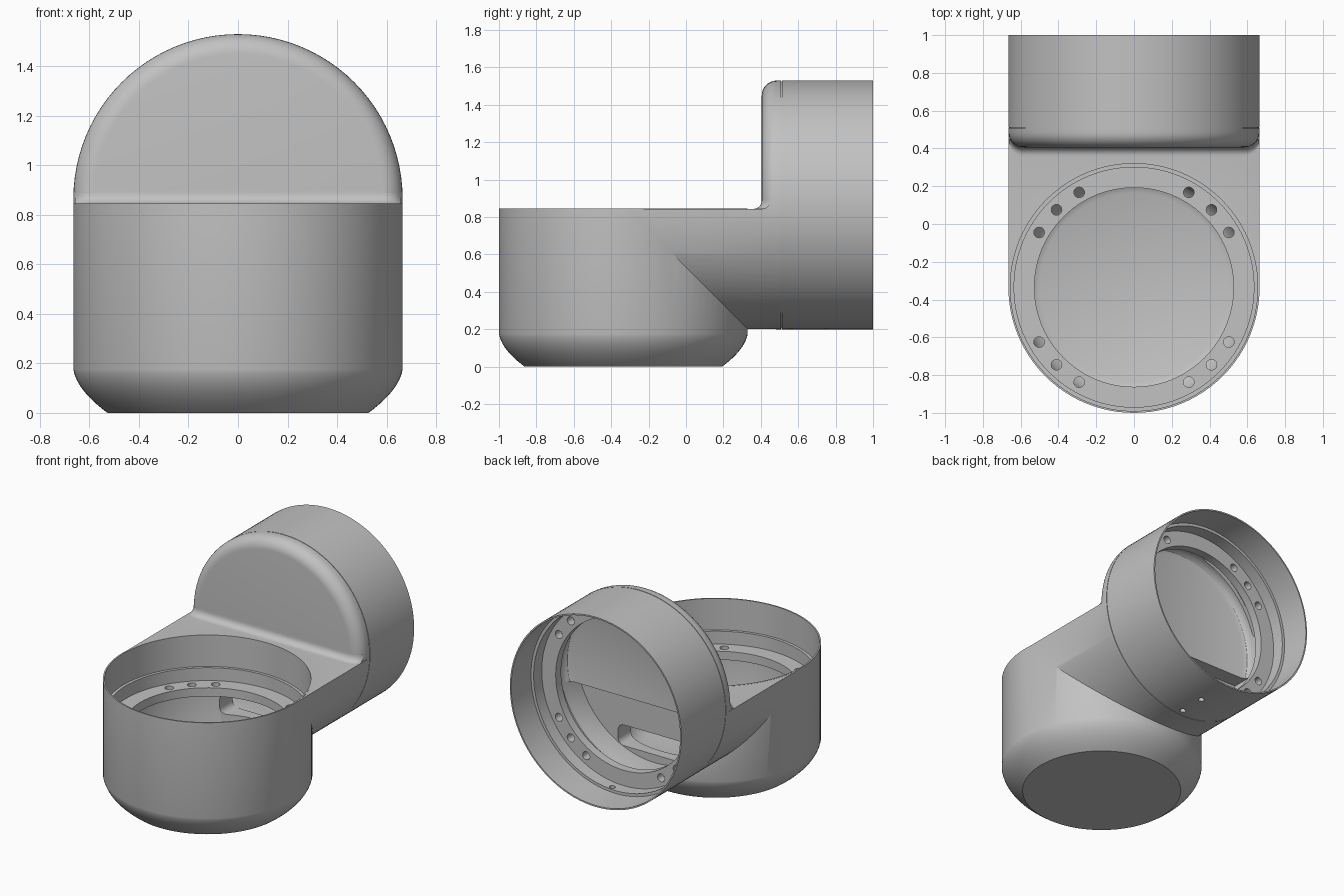
import bpy, bmesh, math
from mathutils import Matrix, Vector

if "Cube" in bpy.data.objects:
    bpy.data.objects.remove(bpy.data.objects["Cube"])

grey = bpy.data.materials.new("plain_grey")
grey.diffuse_color = (0.54, 0.54, 0.54, 1)
grey.use_nodes = True
grey.node_tree.nodes["Principled BSDF"].inputs["Base Color"].default_value = grey.diffuse_color

# Local cup frames: origin at the rim centre, local z points out of the opening
UPRIGHT = Matrix.Translation((0, -0.335, 0.845))
REAR = Matrix.Translation((0, 1.0, 0.865)) @ Matrix.Rotation(-math.pi / 2, 4, 'X')


def skin(bm, rings):
    """Join equal rings of points into a closed solid."""
    vs = [[bm.verts.new(p) for p in ring] for ring in rings]
    n = len(vs[0])
    for a, b in zip(vs, vs[1:]):
        for i in range(n):
            bm.faces.new((a[i], a[(i + 1) % n], b[(i + 1) % n], b[i]))
    bm.faces.new(vs[0][::-1])
    bm.faces.new(vs[-1])


def lathe(bm, profile, frame, seg=96, centre=(0, 0)):
    skin(bm, [[frame @ Vector((centre[0] + r * math.cos(2 * math.pi * i / seg),
                               centre[1] + r * math.sin(2 * math.pi * i / seg), z))
               for i in range(seg)] for r, z in profile])


def make(name, bm):
    bmesh.ops.recalc_face_normals(bm, faces=bm.faces)
    me = bpy.data.meshes.new(name)
    bm.to_mesh(me)
    bm.free()
    ob = bpy.data.objects.new(name, me)
    bpy.context.collection.objects.link(ob)
    me.materials.append(grey)
    return ob


def half_disc(r, top, y0, y1):
    """Lower part of a disc around the rear axis, extruded along y."""
    a = math.asin((0.865 - top) / r)
    pts = []
    for i in range(49):
        t = math.pi + a + (math.pi - 2 * a) * i / 48
        pts.append((r * math.cos(t), 0.865 + r * math.sin(t)))
    bm = bmesh.new()
    skin(bm, [[(x, y, z) for x, z in pts] for y in (y0, y1)])
    return bm


def combine(target, other, op):
    mod = target.modifiers.new("bool", 'BOOLEAN')
    mod.operation = op
    mod.solver = 'EXACT'
    mod.object = other
    bpy.context.view_layer.update()
    dg = bpy.context.evaluated_depsgraph_get()
    me = bpy.data.meshes.new_from_object(target.evaluated_get(dg))
    target.modifiers.clear()
    target.data = me
    bpy.data.objects.remove(other)


# Upright cup with a rounded lower edge
bm = bmesh.new()
prof = []
for i in range(13):
    t = i / 12
    prof.append(((1 - t) ** 2 * 0.527 + 2 * t * (1 - t) * 0.65 + t * t * 0.665,
                 2 * t * (1 - t) * 0.09 + t * t * 0.175 - 0.845))
lathe(bm, prof + [(0.665, 0)], UPRIGHT)
body = make("elbow_housing", bm)

# Rear cup with rounded front edge and a fine seam groove
bm = bmesh.new()
prof = [(0.585 + 0.08 * math.sin(i * math.pi / 16), -0.515 - 0.08 * math.cos(i * math.pi / 16))
        for i in range(9)]
prof += [(0.665, -0.492), (0.661, -0.492), (0.661, -0.488), (0.665, -0.488), (0.665, 0)]
lathe(bm, prof, REAR)
combine(body, make("rear_cup", bm), 'UNION')

# Neck joining the cups
combine(body, make("neck", half_disc(0.6643, 0.844, -0.335, 0.503)), 'UNION')

# Concave fillet where the neck meets the rear cup, bending back with its rounded edge
bm = bmesh.new()
pts = [(0.36, 0.82), (0.46, 0.82), (0.46, 0.889)]
pts += [(0.36 + 0.045 * math.cos(i * math.pi / 16), 0.889 - 0.045 * math.sin(i * math.pi / 16))
        for i in range(9)]
half = [0.585, 0.60, 0.615, 0.63, 0.64, 0.65, 0.658]
rings = []
for x in [-h for h in reversed(half)] + half:
    shift = 0.08 - math.sqrt(0.08 ** 2 - (abs(x) - 0.585) ** 2)
    rings.append([(x, y + shift, z) for y, z in pts])
skin(bm, rings)
combine(body, make("neck_fillet", bm), 'UNION')

# Stepped bores: thin lip, step, screw collar, wider cavity behind it
for frame, tail in ((UPRIGHT, [(0.61, -0.66), (0.59, -0.72), (0.55, -0.765), (0.50, -0.785)]),
                    (REAR, [(0.61, -0.49), (0.605, -0.515), (0.592, -0.534), (0.565, -0.545)])):
    bm = bmesh.new()
    prof = [(0.655, 0.02), (0.655, -0.22), (0.635, -0.22), (0.635, -0.31),
            (0.527, -0.31), (0.527, -0.37), (0.61, -0.37)]
    lathe(bm, prof + tail, frame)
    combine(body, make("bore_cutter", bm), 'DIFFERENCE')

# Hollow inside the neck, and the cable opening into the upright cup
combine(body, make("neck_cutter", half_disc(0.606, 0.72, 0.345, 0.50)), 'DIFFERENCE')
bm = bmesh.new()
pts = []
for cx, cz, a0 in ((0.24, 0.415, 0), (-0.24, 0.415, 90), (-0.24, 0.36, 180), (0.24, 0.36, 270)):
    for k in range(7):
        a = math.radians(a0 + 15 * k)
        pts.append((cx + 0.045 * math.cos(a), cz + 0.045 * math.sin(a)))
skin(bm, [[(x, y, z) for x, z in pts] for y in (0.0, 0.40)])
combine(body, make("opening_cutter", bm), 'DIFFERENCE')

# Curved slots in the rear cavity wall
bm = bmesh.new()
for q in range(4):
    rings = []
    for i in range(33):
        u = -math.cos(math.pi * i / 32)
        d = max(0.0, abs(u) * 32 - 27) / 5
        w = 0.006 + 0.036 * math.sqrt(max(0, 1 - d * d))
        a = math.radians(45 + 90 * q + 32 * u)
        rings.append([REAR @ Vector((r * math.cos(a), r * math.sin(a), z))
                      for r, z in ((0.58, -0.43 - w), (0.64, -0.43 - w),
                                   (0.64, -0.43 + w), (0.58, -0.43 + w))])
    skin(bm, rings)
combine(body, make("slot_cutter", bm), 'DIFFERENCE')

# Screw holes through both collars, in groups of three
bm = bmesh.new()
for frame in (UPRIGHT, REAR):
    for q in range(4):
        for deg in (30, 45, 60):
            a = math.radians(deg + 90 * q)
            lathe(bm, [(0.028, -0.385), (0.028, -0.29)], frame, 20,
                  (0.58 * math.cos(a), 0.58 * math.sin(a)))
# Two small drain holes under the rear cup
for y in (0.56, 0.75):
    lathe(bm, [(0.02, 0.15), (0.02, 0.42)], Matrix.Identity(4), 16, (0.045, y))
combine(body, make("hole_cutter", bm), 'DIFFERENCE')

# Smooth shading with crisp edges
bpy.ops.object.select_all(action='DESELECT')
body.select_set(True)
bpy.context.view_layer.objects.active = body
bpy.ops.object.shade_smooth_by_angle(angle=math.radians(30))
